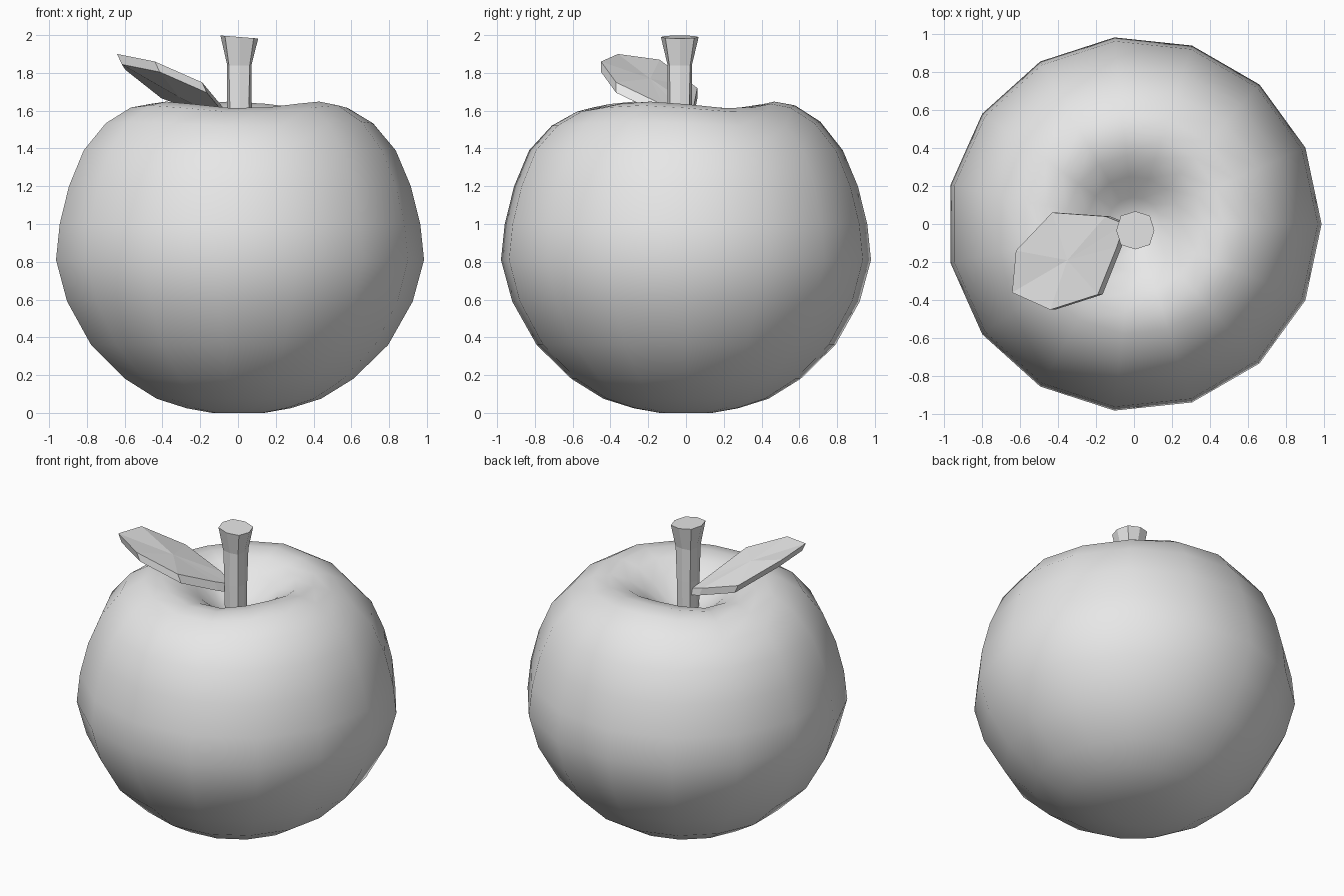
import bpy, bmesh, math
from mathutils import Vector

cube = bpy.data.objects.get("Cube")
if cube:
    bpy.data.objects.remove(cube, do_unlink=True)

grey = bpy.data.materials.new("plain_grey")
grey.use_nodes = True
grey.diffuse_color = (0.8, 0.8, 0.8, 1)
grey.node_tree.nodes["Principled BSDF"].inputs["Base Color"].default_value = (0.8, 0.8, 0.8, 1)


def make_object(name, bm):
    bmesh.ops.recalc_face_normals(bm, faces=bm.faces)
    mesh = bpy.data.meshes.new(name)
    bm.to_mesh(mesh)
    bm.free()
    mesh.materials.append(grey)
    obj = bpy.data.objects.new(name, mesh)
    bpy.context.collection.objects.link(obj)
    return obj


def skin(bm, rings):
    """Join equal rings of vertices with quads."""
    for low, high in zip(rings, rings[1:]):
        for i in range(len(low)):
            j = (i + 1) % len(low)
            bm.faces.new((low[i], low[j], high[j], high[i]))


# Fruit body: a lathed profile with a three-lobed rim and a deep stem hollow
SIDES = 15
profile = [(0.14, 0.0), (0.28, 0.025), (0.44, 0.075), (0.61, 0.18), (0.795, 0.36),
           (0.925, 0.59), (0.985, 0.81), (0.965, 1.0), (0.915, 1.2), (0.835, 1.39),
           (0.715, 1.53), (0.58, 1.61), (0.47, 1.63), (0.36, 1.605), (0.25, 1.54),
           (0.14, 1.45), (0.05, 1.41)]
bm = bmesh.new()
rings = []
for r, z in profile:
    lobe = 0.018 * max(0, min(1, (z - 1.4) / 0.2))
    ring = []
    for i in range(SIDES):
        a = math.tau * i / SIDES
        dz = lobe * math.cos(3 * (a + math.radians(25)))
        ring.append(bm.verts.new((r * math.cos(a), r * math.sin(a), z + dz)))
    rings.append(ring)
skin(bm, rings)
bm.faces.new(rings[0])
bm.faces.new(rings[-1])
body = make_object("fruit_body", bm)
for poly in body.data.polygons:
    poly.use_smooth = True

# Stem: a squarish eight-sided post that flares at the top
bm = bmesh.new()
rings = []
for z, corner, middle in [(1.4, 0.048, 0.06), (1.62, 0.05, 0.066),
                          (1.84, 0.055, 0.064), (1.99, 0.076, 0.1)]:
    ring = []
    for i in range(8):
        a = math.tau * i / 8
        r = corner * math.sqrt(2) if i % 2 else middle
        x, y = r * math.cos(a), r * math.sin(a)
        tilt = -0.08 * x if z > 1.9 else 0
        ring.append(bm.verts.new((x + 0.007, y - 0.033, z + tilt)))
    rings.append(ring)
skin(bm, rings)
bm.faces.new(rings[0])
bm.faces.new(rings[-1])
make_object("stem", bm)

# Leaf: a faceted blade, fanned from its middle and thickened downwards
outline = [(-0.05, 0.0, 1.58), (-0.15, 0.04, 1.62), (-0.43, 0.06, 1.72),
           (-0.62, -0.14, 1.87), (-0.64, -0.36, 1.9), (-0.44, -0.45, 1.86),
           (-0.19, -0.37, 1.75), (-0.09, -0.12, 1.63)]
bm = bmesh.new()
top_mid = bm.verts.new((-0.35, -0.19, 1.77))
low_mid = bm.verts.new((-0.31, -0.19, 1.67))
drop = Vector((0.025, 0.0, -0.055))
top = [bm.verts.new(p) for p in outline]
low = [bm.verts.new(Vector(p) + drop) for p in outline]
skin(bm, [low, top])
for i in range(len(outline)):
    j = (i + 1) % len(outline)
    bm.faces.new((top[i], top[j], top_mid))
    bm.faces.new((low[j], low[i], low_mid))
make_object("leaf", bm)
